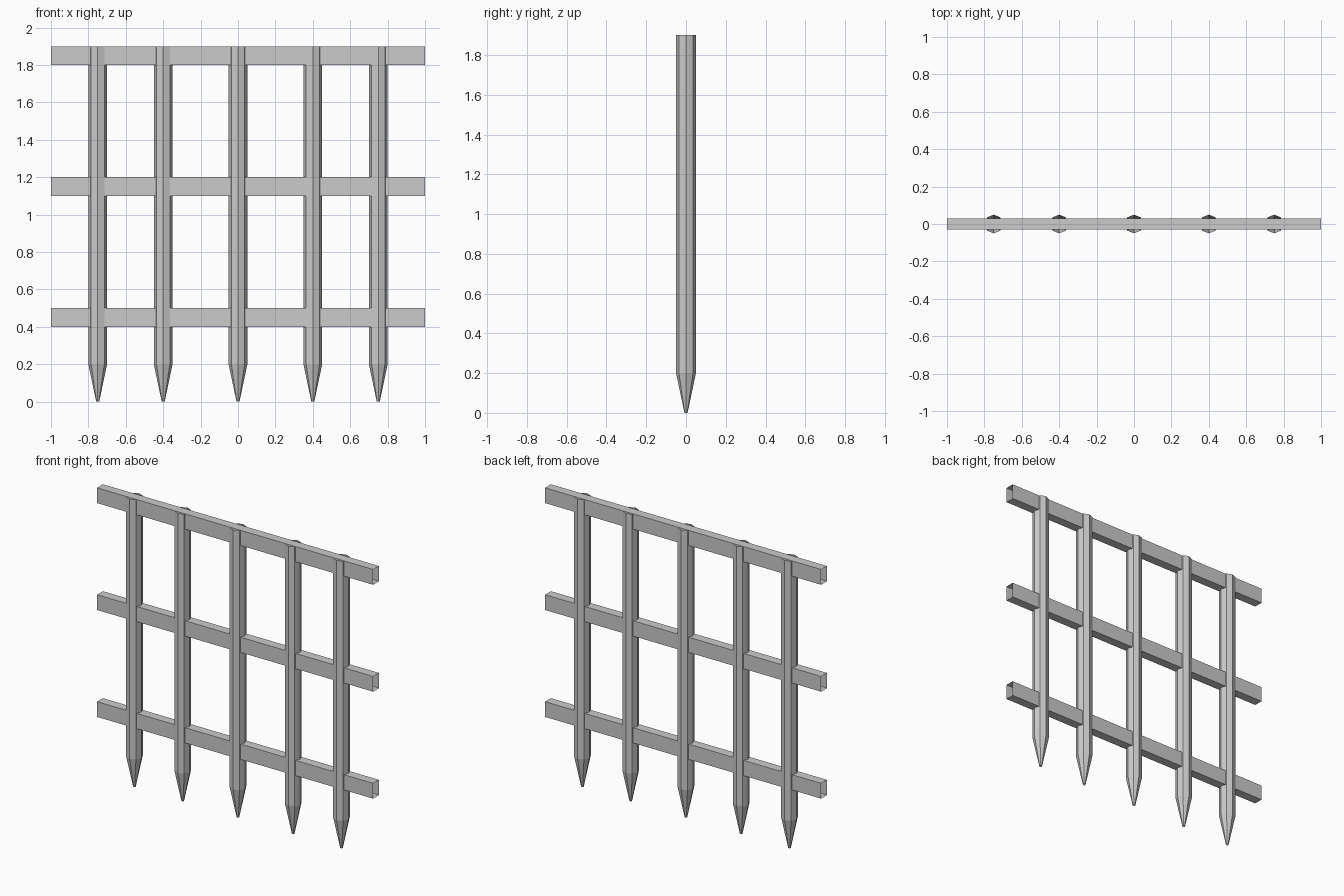
import bpy, bmesh, math

if "Cube" in bpy.data.objects:
    bpy.data.objects.remove(bpy.data.objects["Cube"])


def make_tube(name, rings):
    """Bridge successive rings of points into an open-ended tube."""
    bm = bmesh.new()
    loops = [[bm.verts.new(p) for p in ring] for ring in rings]
    n = len(loops[0])
    for a, b in zip(loops, loops[1:]):
        for i in range(n):
            j = (i + 1) % n
            bm.faces.new((a[i], a[j], b[j], b[i]))
    mesh = bpy.data.meshes.new(name)
    bm.to_mesh(mesh)
    bm.free()
    obj = bpy.data.objects.new(name, mesh)
    bpy.context.collection.objects.link(obj)
    return obj


def octagon(x, r, z):
    return [(x + r * math.cos(i * math.pi / 4), r * math.sin(i * math.pi / 4), z)
            for i in range(8)]


# Upright stakes: open-topped octagonal shafts with sharpened lower ends
for i, x in enumerate((-0.75, -0.4, 0, 0.4, 0.75), 1):
    make_tube(f"stake_{i}", [octagon(x, 0.008, 0),
                             octagon(x, 0.05, 0.2),
                             octagon(x, 0.05, 1.9)])

# Horizontal rails: rectangular tubes with open ends
for i, z in enumerate((0.45, 1.15, 1.85), 1):
    section = [(-0.03, z - 0.05), (0.03, z - 0.05), (0.03, z + 0.05), (-0.03, z + 0.05)]
    make_tube(f"rail_{i}", [[(x, y, h) for y, h in section] for x in (-1, 1)])
